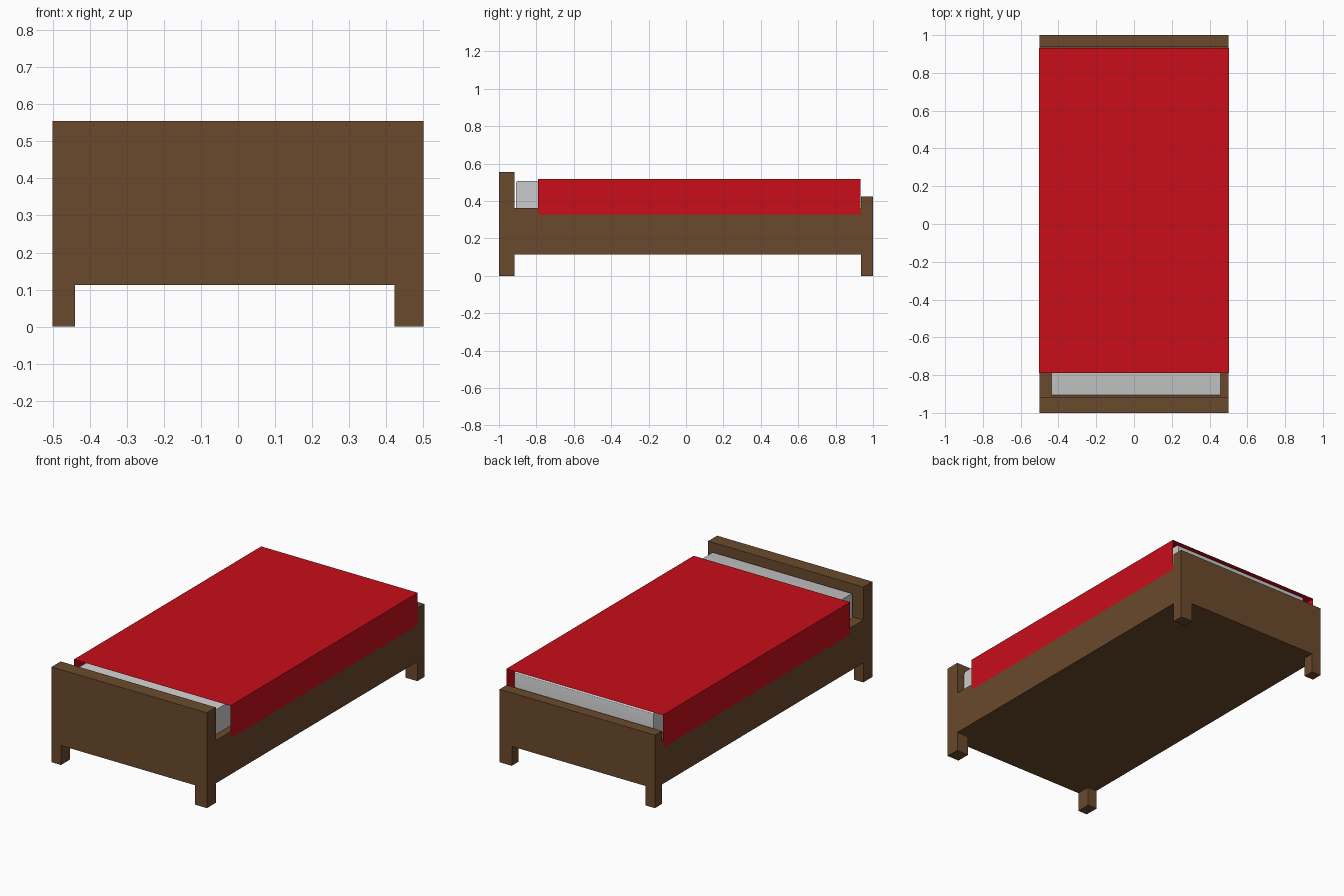
import bpy, bmesh

if "Cube" in bpy.data.objects:
    bpy.data.objects.remove(bpy.data.objects["Cube"])


def material(name, rgb):
    m = bpy.data.materials.new(name)
    m.diffuse_color = (*rgb, 1)
    m.use_nodes = True
    m.node_tree.nodes["Principled BSDF"].inputs["Base Color"].default_value = m.diffuse_color
    return m


def finish(name, bm, mat=None):
    bmesh.ops.recalc_face_normals(bm, faces=bm.faces)
    me = bpy.data.meshes.new(name)
    bm.to_mesh(me)
    bm.free()
    ob = bpy.data.objects.new(name, me)
    bpy.context.collection.objects.link(ob)
    if mat:
        me.materials.append(mat)
    return ob


def extrude_xz(name, points, y0, y1, mat=None, closed=True):
    """Extrude an x-z profile along y; open profiles give a thin sheet."""
    bm = bmesh.new()
    verts = [bm.verts.new((x, y0, z)) for x, z in points]
    if closed:
        parts = [bm.faces.new(verts)]
    else:
        parts = [bm.edges.new(pair) for pair in zip(verts, verts[1:])]
    extrude = bmesh.ops.extrude_face_region if closed else bmesh.ops.extrude_edge_only
    key = {"geom": parts + verts} if closed else {"edges": parts}
    if closed:
        key = {"geom": parts, "use_keep_orig": True}
    out = extrude(bm, **key)
    moved = [g for g in out["geom"] if isinstance(g, bmesh.types.BMVert)]
    bmesh.ops.translate(bm, verts=moved, vec=(0, y1 - y0, 0))
    return finish(name, bm, mat)


def rect(x0, x1, z0, z1):
    return [(x0, z0), (x1, z0), (x1, z1), (x0, z1)]


def end_board(top):
    """Board outline with a leg at each side."""
    return [(-0.5, 0), (-0.44, 0), (-0.44, 0.113), (0.422, 0.113),
            (0.422, 0), (0.5, 0), (0.5, top), (-0.5, top)]


wood = material("wood", (0.147, 0.068, 0.026))
red = material("red cloth", (0.58, 0.004, 0.010))

# Wooden frame
extrude_xz("headboard", end_board(0.555), -1.0, -0.917, wood)
extrude_xz("footboard", end_board(0.425), 0.936, 1.0, wood)
extrude_xz("bed_base", rect(-0.5, 0.5, 0.113, 0.363), -0.917, 0.936, wood)

# Mattress with softened top edges at both ends
mattress = extrude_xz("mattress", rect(-0.438, 0.458, 0.363, 0.507), -0.908, 0.925)
bm = bmesh.new()
bm.from_mesh(mattress.data)
ends = [e for e in bm.edges
        if all(v.co.z > 0.5 for v in e.verts)
        and abs(e.verts[0].co.y - e.verts[1].co.y) < 0.01]
bmesh.ops.bevel(bm, geom=ends, offset=0.01, segments=3, profile=0.5, affect='EDGES')
bm.to_mesh(mattress.data)
bm.free()
bpy.context.view_layer.objects.active = mattress
mattress.select_set(True)
bpy.ops.object.shade_smooth_by_angle()

# Blanket: thin sheet folded down over both long sides
extrude_xz("blanket", [(-0.504, 0.327), (-0.504, 0.517), (0.504, 0.517), (0.504, 0.327)],
           -0.79, 0.933, red, closed=False)
